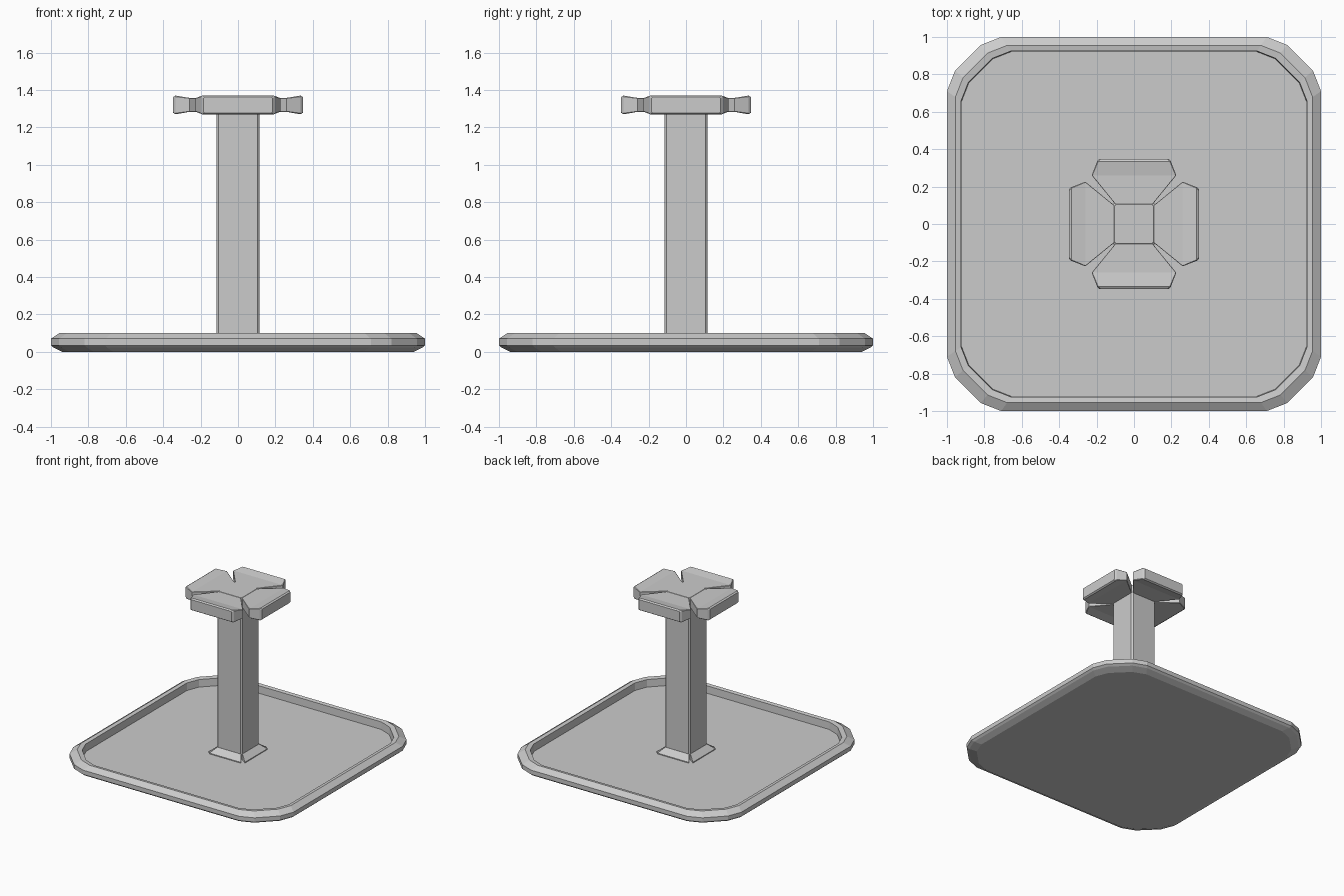
import bpy
from math import pi
from mathutils import Matrix

if "Cube" in bpy.data.objects:
    bpy.data.objects.remove(bpy.data.objects["Cube"])


def make(name, verts, faces):
    me = bpy.data.meshes.new(name)
    me.from_pydata(verts, [], faces)
    me.update()
    ob = bpy.data.objects.new(name, me)
    bpy.context.collection.objects.link(ob)
    return ob


def loft(name, rings):
    """Skin equal-length closed rings in order and cap both ends."""
    n = len(rings[0])
    verts = [p for r in rings for p in r]
    faces = [tuple(reversed(range(n))),
             tuple(range(len(verts) - n, len(verts)))]
    for k in range(len(rings) - 1):
        for i in range(n):
            j = (i + 1) % n
            faces.append((k*n + i, k*n + j, k*n + n + j, k*n + n + i))
    return make(name, verts, faces)


def spin(corner):
    """Repeat one corner's points around the four sides."""
    return [Matrix.Rotation(q * pi / 2, 2) @ Matrix.Identity(2) @ p
            for q in range(4) for p in corner]


def square_ring(half, corner, inset, z):
    """Square outline with cut corners, offset inwards by inset."""
    pts = []
    for q in range(4):
        for x, y in corner:
            k = (half - inset) / half
            x, y = x * k, y * k
            for _ in range(q):
                x, y = -y, x
            pts.append((x, y, z))
    return pts


# tray: cross-section of (inset, height) swept round a rounded square
CORNER = [(1, .71), (.957, .82), (.82, .957), (.71, 1)]
SECTION = [(.06, 0), (.015, .022), (0, .035), (0, .07), (.045, .1),
           (.075, .095), (.078, .035)]
loft("tray", [square_ring(1, CORNER, i, z) for i, z in SECTION])

# post with narrow chamfers
H = .115
POST = [(H, H - .012), (H - .012, H)]
loft("post", [square_ring(H, POST, 0, .03), square_ring(H, POST, 0, 1.35),
              square_ring(H, POST, .01, 1.36)])


def section(r, w, z0, z1, c=0):
    """Ring across a pad pointing along +x, edges cut by c."""
    return [(r, -w, z0 + c), (r, -w + c, z0), (r, w - c, z0), (r, w, z0 + c),
            (r, w, z1 - c), (r, w - c, z1), (r, -w + c, z1), (r, -w, z1 - c)]


# four flared pads on top and four skirts at the foot
SIDES = ["right", "back", "left", "front"]
for q, side in enumerate(SIDES):
    pad = loft("top_pad_" + side, [
        section(.10, .095, 1.283, 1.358, .002),
        section(.26, .226, 1.283, 1.358, .003),
        section(.335, .197, 1.27, 1.37, .006),
        section(.347, .185, 1.278, 1.362, .006)])
    skirt = make("foot_skirt_" + side, [
        (.11, -.105, .035), (.11, .105, .035), (.165, .145, .035),
        (.165, -.145, .035), (.11, -.105, .082), (.11, .105, .082),
        (.116, .108, .082), (.116, -.108, .082),
        (.165, .145, .042), (.165, -.145, .042)],
        [(0, 1, 2, 3), (4, 7, 6, 5), (7, 9, 8, 6), (9, 3, 2, 8),
         (0, 3, 9, 7, 4), (1, 5, 6, 8, 2), (0, 4, 5, 1)])
    for ob in (pad, skirt):
        ob.data.transform(Matrix.Rotation(q * pi / 2, 4, 'Z'))

# consistent outward normals
import bmesh
for ob in bpy.context.collection.objects:
    bm = bmesh.new()
    bm.from_mesh(ob.data)
    bmesh.ops.recalc_face_normals(bm, faces=bm.faces)
    bm.to_mesh(ob.data)
    bm.free()
